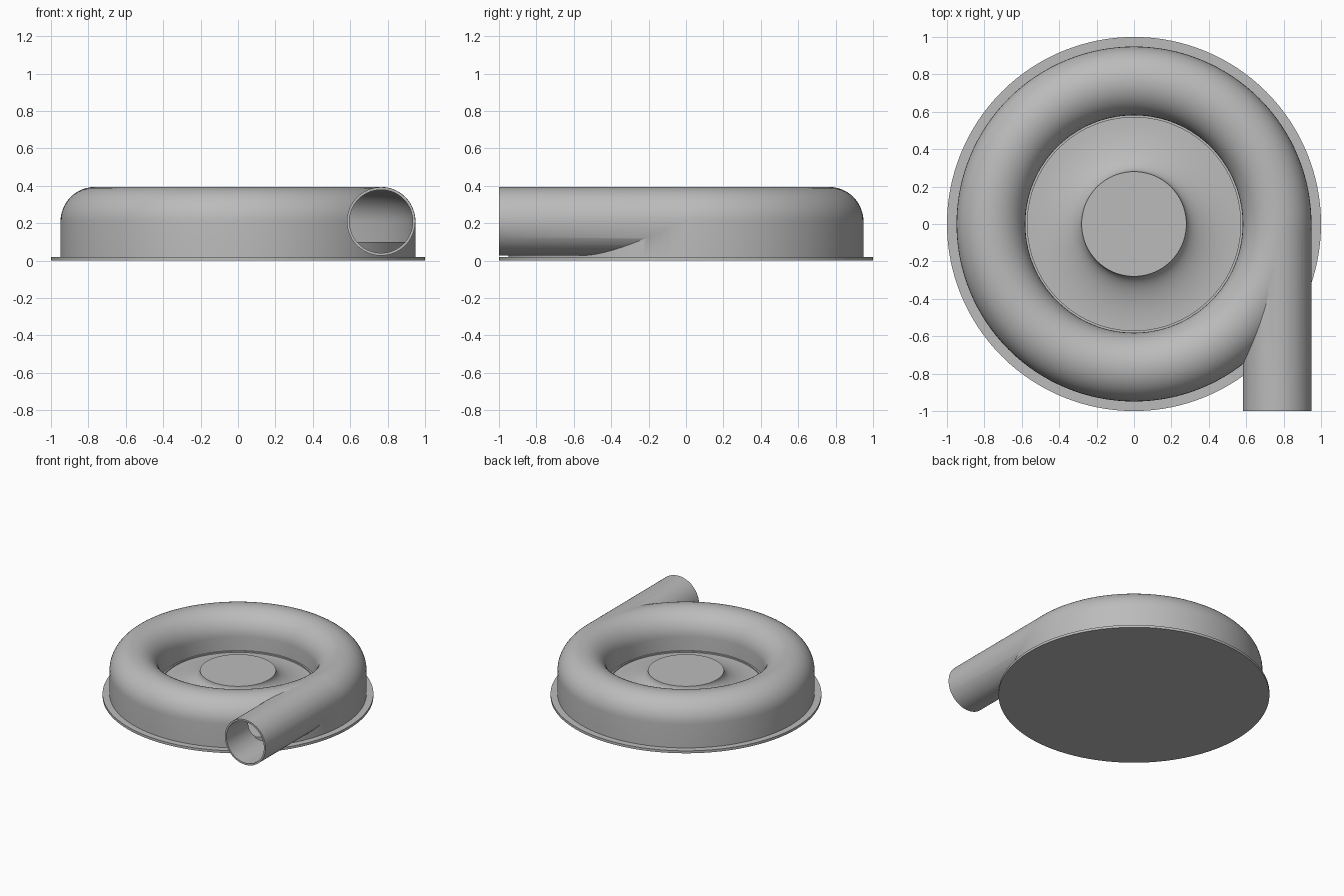
import bpy, bmesh, math
from mathutils import Matrix

cube = bpy.data.objects.get("Cube")
if cube:
    bpy.data.objects.remove(cube, do_unlink=True)

grey = bpy.data.materials.new("plain grey")
grey.use_nodes = True
colour = (0.5, 0.5, 0.5, 1)
grey.diffuse_color = colour
grey.node_tree.nodes["Principled BSDF"].inputs["Base Color"].default_value = colour

SEGMENTS = 128
RING = 0.765     # radius of the channel centre line
AXIS_Z = 0.21    # height of the channel and outlet axis
TUBE = 0.184     # outer tube radius
BORE = 0.17      # inner tube radius


def make_object(name, bm):
    bmesh.ops.recalc_face_normals(bm, faces=bm.faces)
    mesh = bpy.data.meshes.new(name)
    bm.to_mesh(mesh)
    bm.free()
    mesh.materials.append(grey)
    obj = bpy.data.objects.new(name, mesh)
    bpy.context.collection.objects.link(obj)
    return obj


def lathe(name, profile, closed=False):
    """Spin a list of (radius, height) points around the z axis."""
    bm = bmesh.new()
    verts = [bm.verts.new((r, 0, z)) for r, z in profile]
    edges = [bm.edges.new(pair) for pair in zip(verts, verts[1:])]
    if closed:
        edges.append(bm.edges.new((verts[-1], verts[0])))
    bmesh.ops.spin(bm, geom=verts + edges, cent=(0, 0, 0), axis=(0, 0, 1),
                   angle=math.tau, steps=SEGMENTS, use_merge=True)
    bmesh.ops.remove_doubles(bm, verts=bm.verts, dist=1e-5)
    return make_object(name, bm)


def arch(radius, bottom):
    """Half-round arch on straight legs, as a ring cross-section."""
    points = [(RING - radius, bottom)]
    for i in range(25):
        a = math.pi * (1 - i / 24)
        points.append((RING + radius * math.cos(a), AXIS_Z + radius * math.sin(a)))
    return points + [(RING + radius, bottom)]


def pipe(name, radius, y0, y1):
    bm = bmesh.new()
    place = Matrix.Translation((RING, (y0 + y1) / 2, AXIS_Z)) @ Matrix.Rotation(math.pi / 2, 4, "X")
    bmesh.ops.create_cone(bm, cap_ends=True, segments=64, radius1=radius,
                          radius2=radius, depth=y1 - y0, matrix=place)
    return make_object(name, bm)


def combine(target, tool, operation):
    mod = target.modifiers.new("combine", "BOOLEAN")
    mod.operation = operation
    mod.solver = "EXACT"
    mod.object = tool
    bpy.context.view_layer.objects.active = target
    bpy.ops.object.modifier_apply(modifier=mod.name)
    bpy.data.objects.remove(tool, do_unlink=True)


# Flat mounting plate
base_plate = lathe("base_plate", [(0, 0), (1, 0), (1, 0.02), (0, 0.02)])

# Hollow ring casing with its tangential outlet
casing = lathe("casing", arch(TUBE, 0.012), closed=True)
combine(casing, pipe("outlet", TUBE - 0.001, -1, -0.02), "UNION")
combine(casing, lathe("channel", arch(BORE, 0.08), closed=True), "DIFFERENCE")
combine(casing, pipe("outlet_bore", BORE - 0.001, -1.1, -0.025), "DIFFERENCE")

# Channel floor with the flared hub in the middle
flare = []
for i in range(17):
    a = math.pi / 2 * i / 16
    flare.append((0.57 - 0.29 * math.cos(a), 0.09 + 0.12 * (1 - math.sin(a))))
hub = lathe("floor_and_hub", [(0, AXIS_Z)] + flare
            + [(0.57, 0.1), (0.942, 0.1), (0.942, 0.015), (0, 0.015)])

# Smooth shading with crisp edges
bpy.ops.object.select_all(action="DESELECT")
for obj in (base_plate, casing, hub):
    obj.select_set(True)
bpy.context.view_layer.objects.active = casing
bpy.ops.object.shade_smooth_by_angle(angle=math.radians(30))
